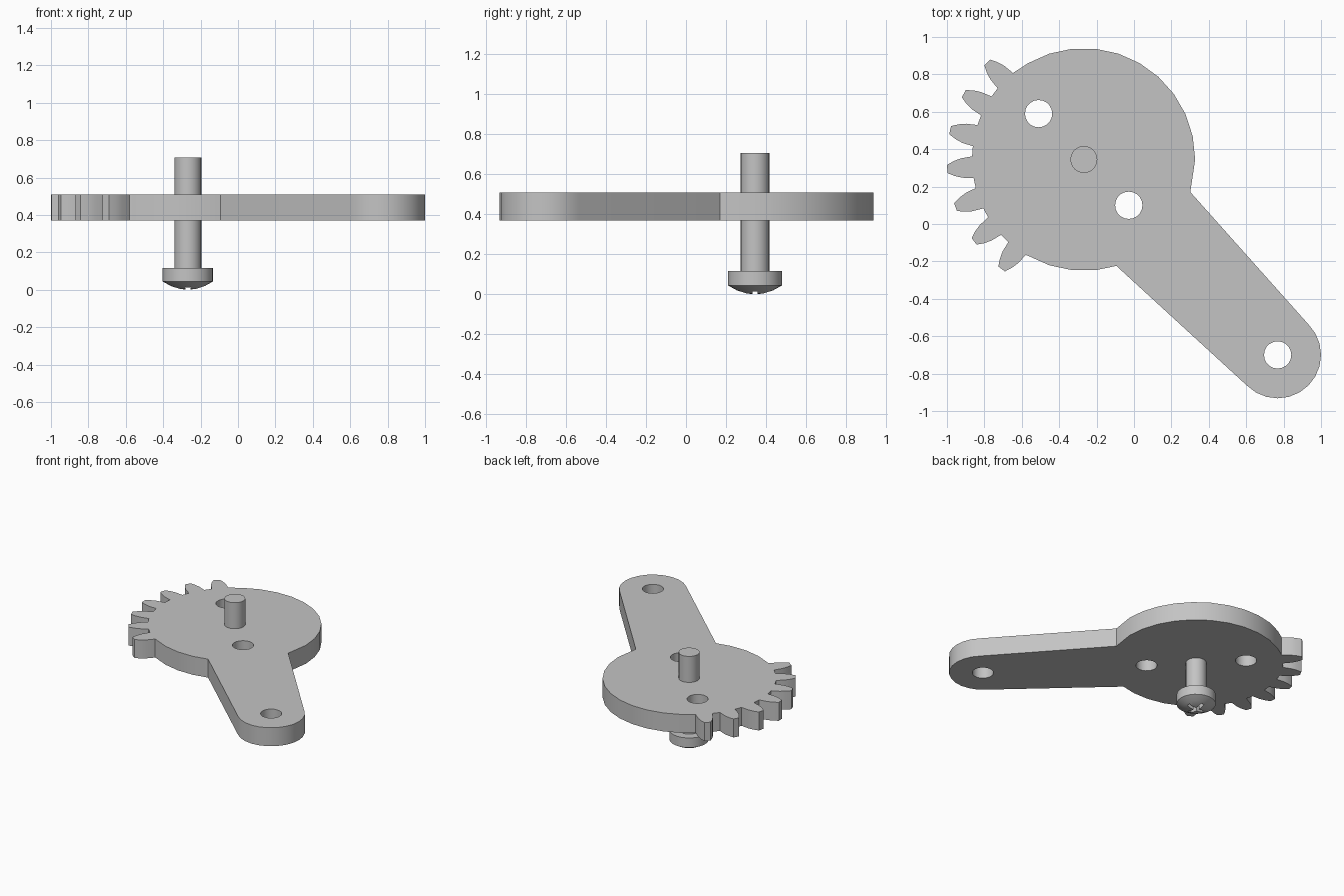
import bpy, bmesh
from math import radians, cos, sin, pi
from mathutils import Vector

if "Cube" in bpy.data.objects:
    bpy.data.objects.remove(bpy.data.objects["Cube"], do_unlink=True)

HUB, TIP = Vector((-0.268, 0.345)), Vector((0.768, -0.7))
HUB_R, TIP_R, HOLE_R = 0.595, 0.232, 0.073
Z0, Z1 = 0.37, 0.51

grey = bpy.data.materials.new("grey")
grey.use_nodes = True
grey.diffuse_color = (0.55, 0.55, 0.55, 1)
grey.node_tree.nodes["Principled BSDF"].inputs["Base Color"].default_value = grey.diffuse_color


def polar(centre, radius, degrees):
    a = radians(degrees)
    return centre + Vector((cos(a), sin(a))) * radius


def finish(bm, name):
    bmesh.ops.recalc_face_normals(bm, faces=bm.faces)
    mesh = bpy.data.meshes.new(name)
    bm.to_mesh(mesh)
    bm.free()
    mesh.materials.append(grey)
    obj = bpy.data.objects.new(name, mesh)
    bpy.context.collection.objects.link(obj)
    return obj


def prism(name, outline, z0, z1):
    bm = bmesh.new()
    face = bm.faces.new([bm.verts.new((p.x, p.y, z0)) for p in outline])
    new = bmesh.ops.extrude_face_region(bm, geom=[face])["geom"]
    bmesh.ops.translate(bm, vec=(0, 0, z1 - z0),
                        verts=[g for g in new if isinstance(g, bmesh.types.BMVert)])
    return finish(bm, name)


def select(obj):
    bpy.ops.object.select_all(action="DESELECT")
    obj.select_set(True)
    bpy.context.view_layer.objects.active = obj


def cut(obj, cutter):
    select(obj)
    mod = obj.modifiers.new("cut", "BOOLEAN")
    mod.operation, mod.solver, mod.object = "DIFFERENCE", "EXACT", cutter
    bpy.ops.object.modifier_apply(modifier=mod.name)
    bpy.data.objects.remove(cutter, do_unlink=True)


def smooth(obj):
    select(obj)
    bpy.ops.object.shade_smooth_by_angle(angle=radians(30))


# Plate outline: hub arc, seven gear teeth, hub arc, tapered arm with round end
outline = [polar(HUB, HUB_R, a) for a in [-17] + list(range(0, 121, 12))]
pitch, middle = 360 / 22, 184
tooth = [(HUB_R, -0.058), (0.655, -0.052), (0.695, -0.04), (0.732, -0.022)]
tooth += [(r, -w) for r, w in reversed(tooth)]
for i in range(-3, 4):
    a = radians(middle + i * pitch)
    out, side = Vector((cos(a), sin(a))), Vector((-sin(a), cos(a)))
    outline += [HUB + out * r + side * w for r, w in tooth]
outline += [polar(HUB, HUB_R, a) for a in (240, 252, 264, 276, 287)]
outline += [polar(TIP, TIP_R, -135 + 15 * i) for i in range(13)]
plate = prism("sector_gear_arm", outline, Z0, Z1)

# Through holes
for centre in (Vector((-0.51, 0.59)), Vector((-0.028, 0.1)), TIP):
    ring = [polar(centre, HOLE_R, 18 * i) for i in range(20)]
    cut(plate, prism("hole_cutter", ring, Z0 - 0.1, Z1 + 0.1))
smooth(plate)

# Bolt: shaft, head and domed end as one turned profile
profile = [(0, 0), (0.045, 0.005), (0.09, 0.02), (0.135, 0.045), (0.135, 0.118),
           (0.072, 0.118), (0.072, 0.707), (0, 0.707)]
bm = bmesh.new()
verts = [bm.verts.new((HUB.x + r, HUB.y, z)) for r, z in profile]
edges = [bm.edges.new(pair) for pair in zip(verts, verts[1:])]
bmesh.ops.spin(bm, geom=verts + edges, cent=(*HUB, 0), axis=(0, 0, 1),
               angle=2 * pi, steps=24)
bmesh.ops.remove_doubles(bm, verts=bm.verts, dist=0.0005)
bolt = finish(bm, "bolt")

# Cross-shaped driver recess in the dome
L, W = 0.07, 0.013
arm = [Vector(p) for p in ((L, -W), (L, W), (W, W))]
cross = []
for k in range(4):
    c, s = cos(k * pi / 2), sin(k * pi / 2)
    cross += [HUB + Vector((c * p.x - s * p.y, s * p.x + c * p.y)) for p in arm]
cut(bolt, prism("recess_cutter", cross, -0.05, 0.05))
smooth(bolt)
